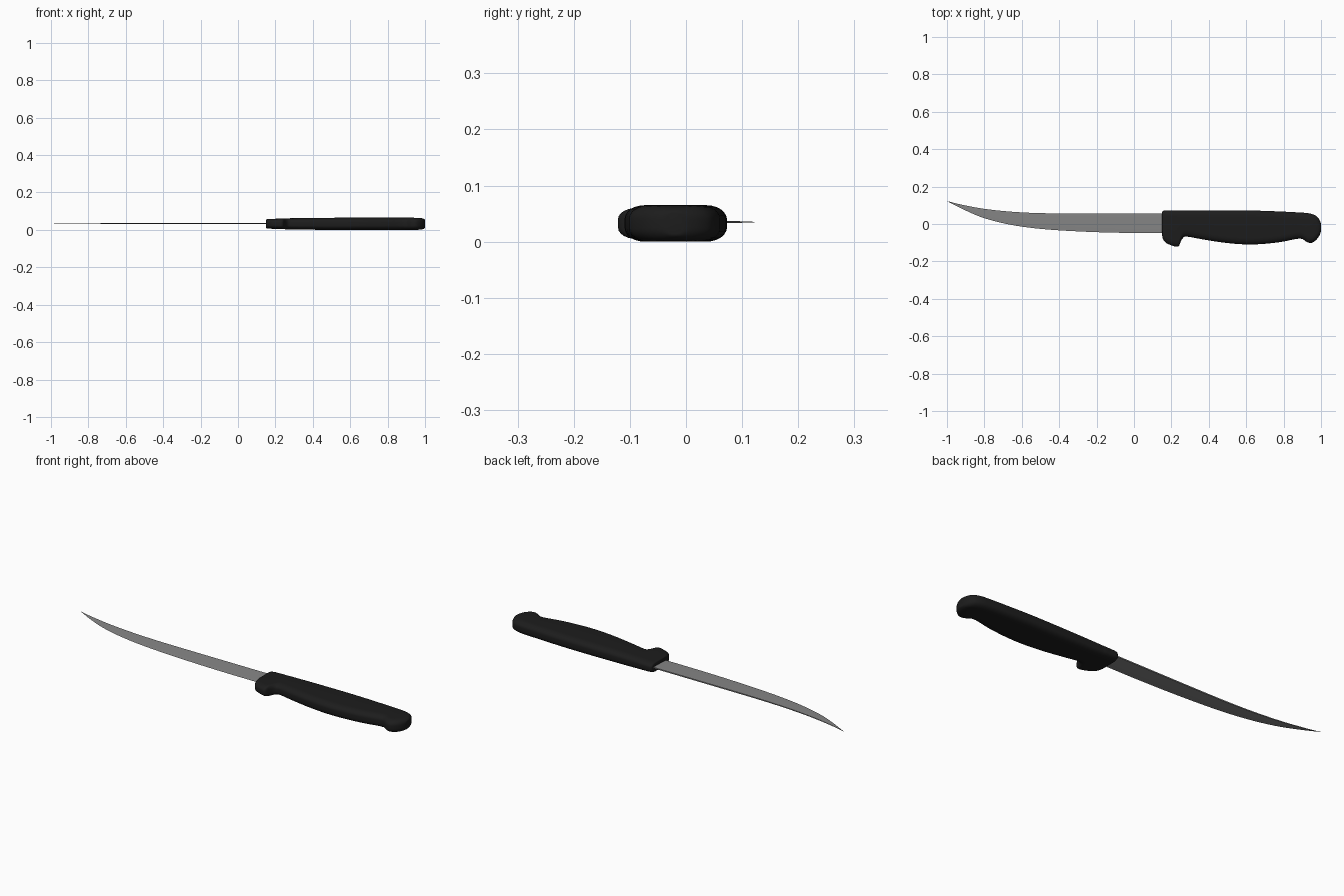
import bpy, bmesh, math

if "Cube" in bpy.data.objects:
    bpy.data.objects.remove(bpy.data.objects["Cube"])

CZ = 0.0325      # mid height of the handle
BLADE_Z = 0.035  # mid height of the blade


def resample(rows, n):
    """Catmull-Rom interpolation through the stations."""
    out = []
    for i in range(len(rows) - 1):
        p0, p1 = rows[max(i - 1, 0)], rows[i]
        p2, p3 = rows[i + 1], rows[min(i + 2, len(rows) - 1)]
        for k in range(n):
            t = k / n
            out.append([0.5 * (2 * b + (c - a) * t + (2 * a - 5 * b + 4 * c - d) * t ** 2
                               + (3 * b - a - 3 * c + d) * t ** 3)
                        for a, b, c, d in zip(p0, p1, p2, p3)])
    return out + [list(rows[-1])]


def loft(name, rings, color, angle):
    """Skin a list of equal-sized rings and cap both ends."""
    bm = bmesh.new()
    loops = [[bm.verts.new(p) for p in ring] for ring in rings]
    m = len(loops[0])
    for a, b in zip(loops, loops[1:]):
        for j in range(m):
            bm.faces.new((a[j], a[(j + 1) % m], b[(j + 1) % m], b[j]))
    bm.faces.new(loops[0])
    bm.faces.new(loops[-1])
    bmesh.ops.remove_doubles(bm, verts=bm.verts, dist=1e-5)
    bmesh.ops.recalc_face_normals(bm, faces=bm.faces)
    mesh = bpy.data.meshes.new(name)
    bm.to_mesh(mesh)
    bm.free()
    obj = bpy.data.objects.new(name, mesh)
    bpy.context.collection.objects.link(obj)
    mat = bpy.data.materials.new(name + "_material")
    mat.diffuse_color = (*color, 1)
    mat.use_nodes = True
    mat.node_tree.nodes["Principled BSDF"].inputs["Base Color"].default_value = mat.diffuse_color
    mesh.materials.append(mat)
    bpy.ops.object.select_all(action='DESELECT')
    obj.select_set(True)
    bpy.context.view_layer.objects.active = obj
    bpy.ops.object.shade_smooth_by_angle(angle=math.radians(angle))
    return obj


def handle_ring(x, lo, hi, h):
    """Rounded rectangle section across the handle."""
    cy, w = (lo + hi) / 2, (hi - lo) / 2
    ry, rz = min(0.036, w * 0.9), h * 0.72
    ring = []
    for q, (sy, sz) in enumerate(((1, 1), (-1, 1), (-1, -1), (1, -1))):
        for k in range(7):
            a = math.pi / 2 * (q + k / 6)
            ring.append((x, cy + sy * (w - ry) + ry * math.cos(a),
                         CZ + sz * (h - rz) + rz * math.sin(a)))
    return ring


# Handle: x, lower y, upper y, half thickness
handle = [
    (0.150, -0.055, 0.062, 0.0215), (0.154, -0.078, 0.069, 0.0245),
    (0.170, -0.100, 0.073, 0.0260), (0.200, -0.114, 0.073, 0.0270),
    (0.225, -0.121, 0.073, 0.0280), (0.240, -0.117, 0.072, 0.0285),
    (0.249, -0.097, 0.072, 0.0290), (0.260, -0.077, 0.072, 0.0293),
    (0.280, -0.067, 0.072, 0.0298), (0.350, -0.079, 0.072, 0.0310),
    (0.460, -0.097, 0.072, 0.0322), (0.570, -0.108, 0.072, 0.0325),
    (0.670, -0.108, 0.071, 0.0325), (0.780, -0.097, 0.067, 0.0325),
    (0.860, -0.081, 0.063, 0.0325), (0.895, -0.079, 0.061, 0.0325),
    (0.912, -0.088, 0.060, 0.0325), (0.930, -0.099, 0.058, 0.0325),
    (0.953, -0.100, 0.053, 0.0322), (0.975, -0.084, 0.043, 0.0310),
    (0.990, -0.064, 0.025, 0.0280), (0.998, -0.045, 0.006, 0.0230),
    (1.000, -0.035, -0.005, 0.0190),
]
loft("handle", [handle_ring(*s) for s in resample(handle, 3)], (0.012, 0.012, 0.012), 50)

# Blade: x, cutting edge y, spine y, half thickness at spine
blade = [
    (-1.00, 0.1225, 0.1235, 0.0003), (-0.95, 0.097, 0.110, 0.0009),
    (-0.90, 0.072, 0.099, 0.0013), (-0.80, 0.031, 0.081, 0.0019),
    (-0.66, -0.004, 0.066, 0.0024), (-0.50, -0.026, 0.058, 0.0027),
    (-0.29, -0.040, 0.056, 0.0030), (-0.07, -0.047, 0.056, 0.0030),
    (0.15, -0.048, 0.056, 0.0030), (0.22, -0.048, 0.056, 0.0030),
]
rings = []
for x, edge, spine, t in resample(blade, 4):
    mid = edge + 0.45 * (spine - edge)
    rings.append([(x, spine, BLADE_Z + t), (x, mid, BLADE_Z + t * 0.75), (x, edge, BLADE_Z),
                  (x, mid, BLADE_Z - t * 0.75), (x, spine, BLADE_Z - t)])
loft("blade", rings, (0.24, 0.24, 0.24), 30)
